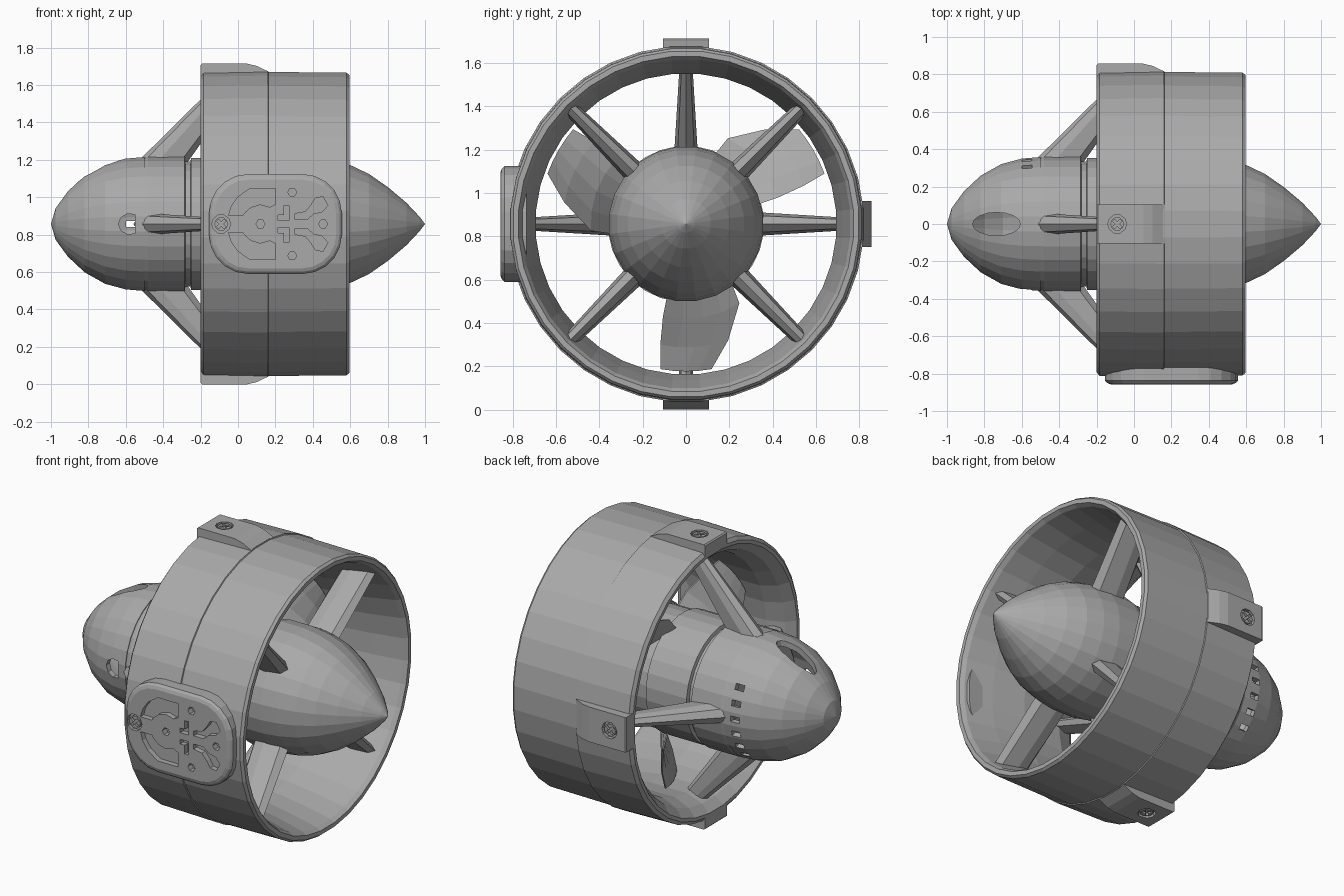
import bpy, bmesh, math
from math import sin, cos, pi, radians
from mathutils import Matrix, Vector

if "Cube" in bpy.data.objects:
    bpy.data.objects.remove(bpy.data.objects["Cube"])

C = 0.857  # height of the thruster axis

grey = bpy.data.materials.new("plain grey")
grey.diffuse_color = (0.40, 0.40, 0.40, 1)
grey.use_nodes = True
grey.node_tree.nodes["Principled BSDF"].inputs["Base Color"].default_value = grey.diffuse_color


def make(name, verts, faces):
    me = bpy.data.meshes.new(name)
    me.from_pydata(verts, [], faces)
    bm = bmesh.new()
    bm.from_mesh(me)
    bmesh.ops.remove_doubles(bm, verts=bm.verts, dist=1e-5)
    bmesh.ops.recalc_face_normals(bm, faces=bm.faces)
    bm.to_mesh(me)
    bm.free()
    me.materials.append(grey)
    ob = bpy.data.objects.new(name, me)
    bpy.context.collection.objects.link(ob)
    return ob


def polar(x, r, a, t=0.0):
    """Point at axial x, radius r, angle a about the axis, tangential offset t."""
    return (x, r * cos(a) - t * sin(a), C + r * sin(a) + t * cos(a))


def lathe(name, prof, n=32, closed=False):
    v = [polar(x, r, 2 * pi * (i + 0.5) / n) for i in range(n) for x, r in prof]
    m = len(prof)
    f = [(i * m + j, i * m + (j + 1) % m, (i + 1) % n * m + (j + 1) % m, (i + 1) % n * m + j)
         for i in range(n) for j in range(m if closed else m - 1)]
    return make(name, v, f)


def loft(name, sections):
    """Solid through a row of closed cross-sections with equal point counts."""
    m = len(sections[0])
    v = [p for s in sections for p in s]
    f = [(k * m + i, k * m + (i + 1) % m, (k + 1) * m + (i + 1) % m, (k + 1) * m + i)
         for k in range(len(sections) - 1) for i in range(m)]
    f += [tuple(range(m)), tuple(range(len(v) - m, len(v)))]
    return make(name, v, f)


def strut(name, a, ends):
    """Tapered vane; each end is (x lead, x trail, r lead, r trail, thickness)."""
    secs = []
    for x0, x1, r0, r1, t in ends:
        sec = [(0, 0), (.12, .4), (.4, .5), (.85, .35), (1, 0), (.85, -.35), (.4, -.5), (.12, -.4)]
        secs.append([polar(x0 + (x1 - x0) * u, r0 + (r1 - r0) * u, a, w * t) for u, w in sec])
    return loft(name, secs)


def radial_prism(name, pts, a, r0, r1):
    """Extrude (x, tangential) points along the radius at angle a."""
    return loft(name, [[polar(x, r, a, t) for x, t in pts] for r in (r0, r1)])


def circle(x, t, r, n=10):
    return [(x + r * cos(2 * pi * i / n), t + r * sin(2 * pi * i / n)) for i in range(n)]


def cut(ob, cutters):
    for c in cutters:
        m = ob.modifiers.new("cut", 'BOOLEAN')
        m.operation, m.object, m.solver = 'DIFFERENCE', c, 'EXACT'
        c.hide_render = True
    bpy.context.view_layer.update()
    me = bpy.data.meshes.new_from_object(ob.evaluated_get(bpy.context.evaluated_depsgraph_get()))
    ob.modifiers.clear()
    ob.data = me
    for c in cutters:
        bpy.data.objects.remove(c)


# Duct ring
lathe("duct_ring", [(-.2, .795), (-.185, .815), (.16, .822), (.163, .816), (.58, .812), (.595, .8),
                    (.595, .775), (.57, .76), (.4, .725), (.2, .695), (-.05, .695),
                    (-.15, .73), (-.2, .775)], 36, True)

# Hollow nose, central body and tail cone
nose = lathe("nose_shell", [(-1, 0), (-.975, .085), (-.91, .175), (-.82, .26), (-.71, .322),
                            (-.6, .352), (-.5, .36), (-.5, .325), (-.6, .318), (-.7, .29),
                            (-.8, .23), (-.88, .15), (-.94, .06), (-.95, 0)], 28)
lathe("motor_body", [(-.49, 0), (-.49, .345), (-.5, .355), (-.48, .361), (-.285, .361), (-.28, .335),
                     (-.255, .335), (-.25, .355), (.02, .355), (.02, .34), (.2, .34), (.2, 0)], 28)
lathe("tail_cone", [(.21, 0), (.21, .35), (.25, .358), (.4, .358), (.5, .345), (.6, .318), (.7, .27),
                    (.8, .2), (.9, .115), (.97, .04), (1, 0)], 24)

# Openings in the nose: top oval, side port and row of cooling slots
oval = [(-.735 + .128 * cos(2 * pi * i / 16), .062 * sin(2 * pi * i / 16)) for i in range(16)]
port = [(-.55, -.05), (-.55, .05), (-.59, .055), (-.625, .035), (-.64, 0), (-.625, -.035), (-.59, -.055)]
slot = [(-.6, -.017), (-.545, -.017), (-.545, .017), (-.6, .017)]
cuts = [radial_prism("top_opening_cutter", oval, pi / 2, .1, .5),
        radial_prism("side_port_cutter", port, pi, .2, .5)]
cuts += [radial_prism("slot_cutter", slot, radians(d), .25, .45) for d in (-45, -30, -15, 0, 15, 30)]
cut(nose, cuts)

# Front diagonal struts carrying the nose, and rear stator vanes
for k in range(4):
    strut(f"nose_strut_{k}", k * pi / 2, [(-.56, -.27, .31, .33, .11), (-.13, .0, .735, .71, .06)])
    strut(f"stator_vane_{k}", pi / 4 + k * pi / 2,
          [(.28, .5, .32, .32, .105), (.33, .54, .725, .757, .07)])

# Three skewed, twisted propeller blades
rows = [(.32, 255, 309, .13), (.44, 256, 304, .12), (.57, 258, 290, .075), (.68, 260, 280, .045)]
for k in range(3):
    secs = []
    for r, a0, a1, h in rows:
        top, bot = [], []
        for i in range(5):
            u = i / 4
            a = radians(a0 + (a1 - a0) * u + 120 * k)
            x = .1 + h * (1 - 2 * u)
            w = .004 + .012 * sin(pi * u)
            top.append(polar(x + w, r, a))
            bot.append(polar(x - w, r, a))
        secs.append(top + bot[::-1])
    loft(f"propeller_blade_{k}", secs)


# Recessed screw with a cross slot
def screw(a, r, x=-.09):
    head = radial_prism("screw_head", circle(x, 0, .037), a, r - .03, r - .004)
    bars = []
    for d in (pi / 4, -pi / 4):
        bar = [(u * .028, w * .007) for u, w in ((-1, -1), (1, -1), (1, 1), (-1, 1))]
        bar = [(x + u * cos(d) - w * sin(d), u * sin(d) + w * cos(d)) for u, w in bar]
        bars.append(radial_prism("cross_cutter", bar, a, r - .018, r + .02))
    cut(head, bars)


# Raised screw pads at the top, the bottom and the back
for name, a in (("top", pi / 2), ("bottom", -pi / 2), ("back", 0)):
    side = [(-.2, .78), (-.2, .85), (-.193, .857), (.05, .857), (.1, .845), (.163, .815), (.163, .78)]
    pad = loft(name + "_pad", [[polar(x, r, a, t) for x, r in side] for t in (-.105, .105)])
    cut(pad, [radial_prism("screw_hole_cutter", circle(-.09, 0, .05), a, .835, .9)])
    screw(a, .857)


# Mounting plate on the front with recessed pattern (t runs downward there)
def rounded(inset):
    hx, hz, rad, pts = .355 - inset, .267 - inset, .21 - inset, []
    for q in range(4):
        sx, sz = (1, -1, -1, 1)[q], (1, 1, -1, -1)[q]
        for i in range(6):
            d = (q + i / 5) * pi / 2
            pts.append((.2 + sx * (hx - rad) + rad * cos(d), sz * (hz - rad) + rad * sin(d)))
    return pts


plate = loft("mounting_plate", [[polar(x, r, pi, t) for x, t in rounded(i)]
                                for i, r in ((0, .735), (0, .838), (.012, .85), (.03, .857))])
kidney = [(-.05, .045), (-.035, .095), (0, .145), (.065, .19), (.2, .19), (.2, .105), (.17, .09),
          (.12, .105), (.07, .09), (.04, .065), (.025, .045)]
elbow = [(.215, .02), (.272, .02), (.272, .1), (.245, .1), (.245, .048), (.215, .048)]
lobe = [(.305, .025), (.37, .025), (.405, .055), (.45, .065), (.48, .1), (.455, .145), (.415, .14),
        (.39, .1), (.36, .065), (.305, .055)]
cuts = [radial_prism("recess_cutter", [(x, t * s) for x, t in shape], pi, .825, .9)
        for shape in (kidney, elbow, lobe) for s in (1, -1)]
cuts += [radial_prism("hole_cutter", circle(x, t, .024, 6), pi, .82, .9)
         for x, t in ((.12, 0), (.29, .17), (.29, -.17), (.455, 0))]
cuts.append(radial_prism("screw_hole_cutter", circle(-.09, 0, .05), pi, .835, .9))
cut(plate, cuts)
screw(pi, .857)
